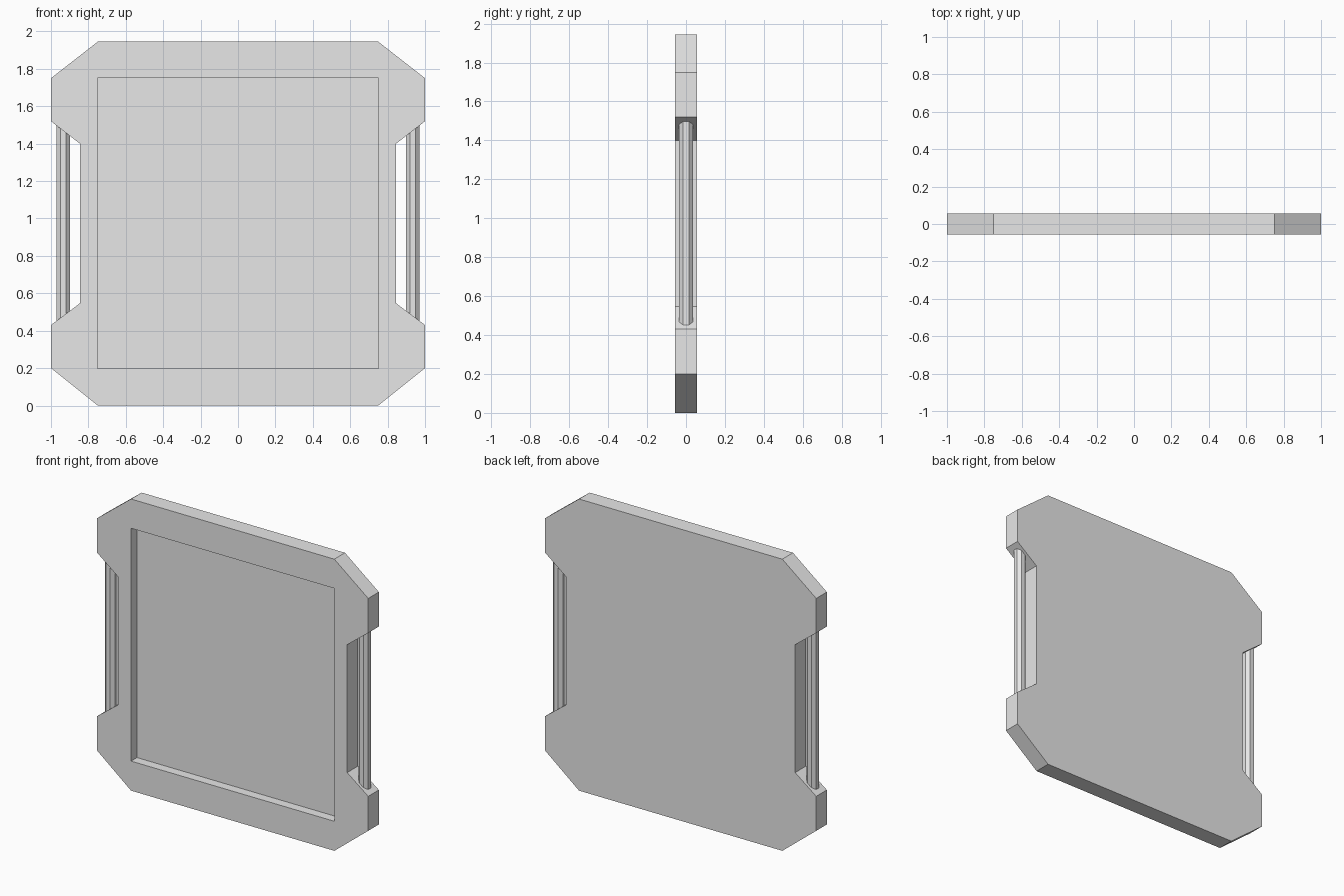
import bpy, bmesh
from math import pi, cos, sin
from mathutils import Vector

cube = bpy.data.objects.get("Cube")
if cube:
    bpy.data.objects.remove(cube, do_unlink=True)

HALF_DEPTH = 0.056
RECESS_DEPTH = 0.062

grey = bpy.data.materials.new("light_grey")
grey.use_nodes = True
grey.diffuse_color = (0.8, 0.8, 0.8, 1)
grey.node_tree.nodes["Principled BSDF"].inputs["Base Color"].default_value = (0.8, 0.8, 0.8, 1)


def make_object(name, bm):
    bmesh.ops.recalc_face_normals(bm, faces=bm.faces)
    mesh = bpy.data.meshes.new(name)
    bm.to_mesh(mesh)
    bm.free()
    mesh.materials.append(grey)
    obj = bpy.data.objects.new(name, mesh)
    bpy.context.collection.objects.link(obj)
    return obj


def extrude_outline(bm, points, direction):
    """Solid prism from a closed outline; returns its first cap."""
    cap = bm.faces.new([bm.verts.new(p) for p in points])
    kept = bmesh.ops.extrude_face_region(bm, geom=[cap], use_keep_orig=True)
    verts = [g for g in kept["geom"] if isinstance(g, bmesh.types.BMVert)]
    bmesh.ops.translate(bm, verts=verts, vec=direction)
    return cap


# Frame: chamfered slab with a grip notch on both sides
side = [(0.75, 0), (1, 0.2), (1, 0.43), (0.845, 0.547),
        (0.845, 1.4), (1, 1.52), (1, 1.75), (0.75, 1.945)]
outline = side + [(-x, z) for x, z in reversed(side)]
bm = bmesh.new()
extrude_outline(bm, [(x, -HALF_DEPTH, z) for x, z in outline],
                Vector((0, 2 * HALF_DEPTH, 0)))
frame = make_object("frame", bm)

# Shallow rectangular recess cut into the front
bm = bmesh.new()
rect = [(-0.75, 0.197), (0.75, 0.197), (0.75, 1.75), (-0.75, 1.75)]
extrude_outline(bm, [(x, -HALF_DEPTH - 0.1, z) for x, z in rect],
                Vector((0, 0.1 + RECESS_DEPTH, 0)))
cutter = make_object("recess_cutter", bm)
cutter.hide_render = True
cut = frame.modifiers.new("recess", "BOOLEAN")
cut.operation = "DIFFERENCE"
cut.solver = "EXACT"
cut.object = cutter

# Apply the cut so that no helper remains
bpy.context.view_layer.objects.active = frame
frame.select_set(True)
bpy.ops.object.modifier_apply(modifier=cut.name)
bpy.data.objects.remove(cutter, do_unlink=True)

# Octagonal grip bars spanning the notches
for name, sign in (("left_grip", 1), ("right_grip", -1)):
    bm = bmesh.new()
    ring = [(pi / 8 + i * pi / 4) for i in range(8)]
    extrude_outline(bm, [(sign * 0.935 + 0.039 * cos(a), 0.039 * sin(a), 0.42) for a in ring],
                    Vector((0, 0, 1.11)))
    make_object(name, bm)
